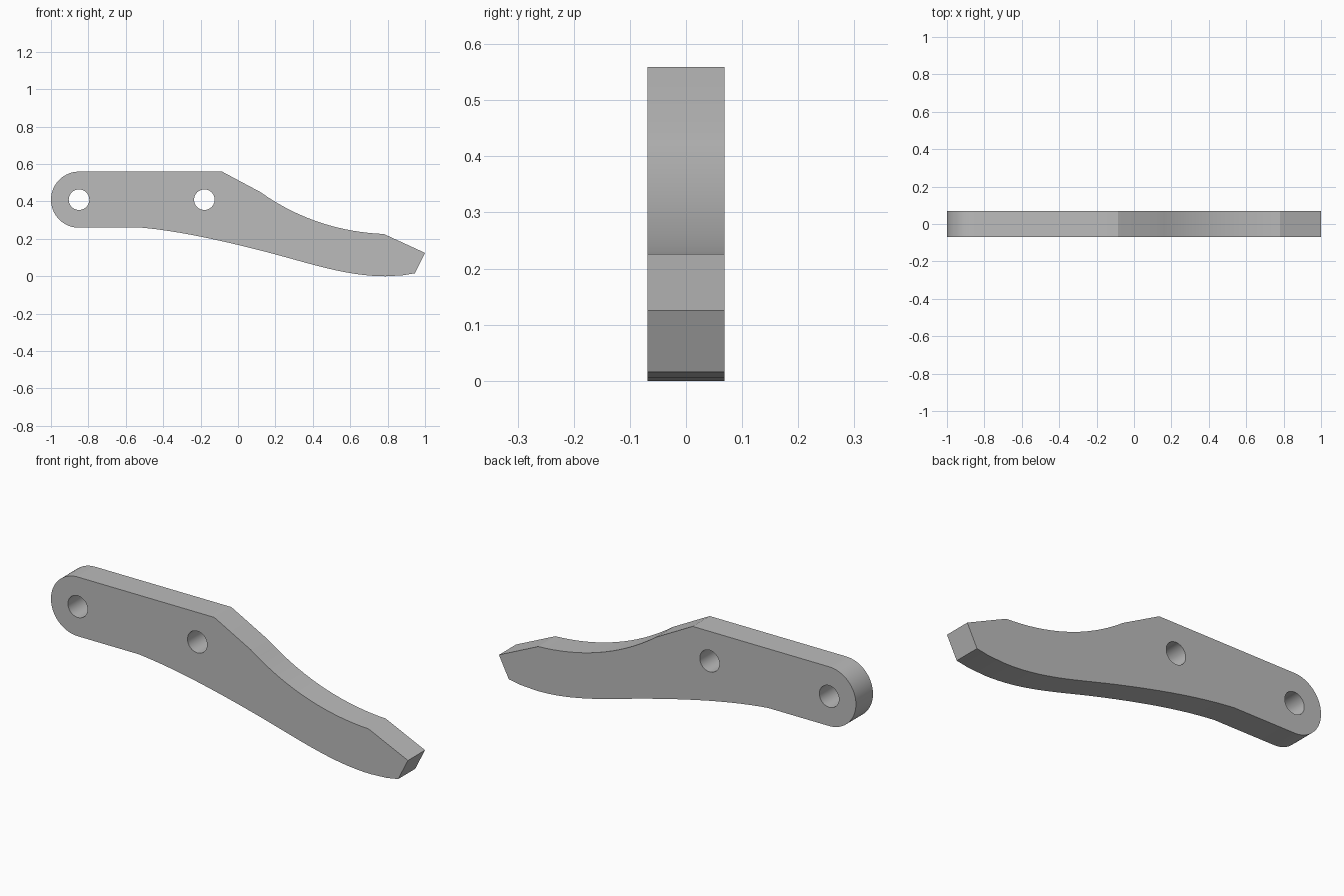
import bpy, bmesh
from math import pi, sin, cos
from mathutils import Vector
from mathutils.geometry import interpolate_bezier

old = bpy.data.objects.get("Cube")
if old:
    bpy.data.objects.remove(old, do_unlink=True)

HALF = 0.0685          # half thickness of the plate
AXIS = 0.4095          # height of both pivot holes
END_X, END_R = -0.85, 0.15
HOLES, HOLE_R = (-0.85, -0.18), 0.055

metal = bpy.data.materials.new("grey_metal")
metal.use_nodes = True
grey = (0.5, 0.5, 0.5, 1)
metal.diffuse_color = grey
metal.node_tree.nodes["Principled BSDF"].inputs["Base Color"].default_value = grey


def bezier(*pts, n=17):
    """Sampled cubic curve in the x-z plane."""
    return [(p.x, p.y) for p in interpolate_bezier(*[Vector(p) for p in pts], n)]


def prism(name, outline, half):
    """Solid made by extruding an x-z outline along y."""
    bm = bmesh.new()
    face = bm.faces.new([bm.verts.new((x, -half, z)) for x, z in outline])
    new = bmesh.ops.extrude_face_region(bm, geom=[face])["geom"]
    verts = [v for v in new if isinstance(v, bmesh.types.BMVert)]
    bmesh.ops.translate(bm, verts=verts, vec=(0, 2 * half, 0))
    bmesh.ops.recalc_face_normals(bm, faces=bm.faces)
    mesh = bpy.data.meshes.new(name)
    bm.to_mesh(mesh)
    bm.free()
    mesh.materials.append(metal)
    obj = bpy.data.objects.new(name, mesh)
    bpy.context.collection.objects.link(obj)
    return obj


def arc(cx, radius, start, end, n):
    steps = [start + (end - start) * i / n for i in range(n + 1)]
    return [(cx + radius * cos(a), AXIS + radius * sin(a)) for a in steps]


# Lever outline: top edge, angled tip, curved belly, rounded pivot end
outline = [(-0.085, AXIS + END_R)]
outline += bezier((0.12, 0.45), (0.33, 0.30), (0.56, 0.235), (0.78, 0.226))
outline += [(1.0, 0.125), (0.945, 0.016), (0.88, 0.005)]
outline += bezier((0.79, 0), (0.58, 0), (0.38, 0.07), (0.17, 0.125))
outline += bezier((0.17, 0.125), (-0.06, 0.185), (-0.30, 0.24), (-0.51, 0.2595))[1:]
outline += arc(END_X, END_R, 1.5 * pi, 0.5 * pi, 32)
lever = prism("lever_arm", outline, HALF)

# Pivot holes
bpy.context.view_layer.objects.active = lever
for x in HOLES:
    cutter = prism("hole_cutter", arc(x, HOLE_R, 0, 2 * pi, 40)[:-1], HALF * 2)
    cutter.hide_render = True
    cut = lever.modifiers.new("pivot_hole", "BOOLEAN")
    cut.operation, cut.solver, cut.object = "DIFFERENCE", "EXACT", cutter
    bpy.ops.object.modifier_apply(modifier=cut.name)
    bpy.data.objects.remove(cutter, do_unlink=True)

# Smooth curved walls, crisp edges
bpy.ops.object.select_all(action="DESELECT")
lever.select_set(True)
bpy.ops.object.shade_smooth_by_angle(angle=0.3)
